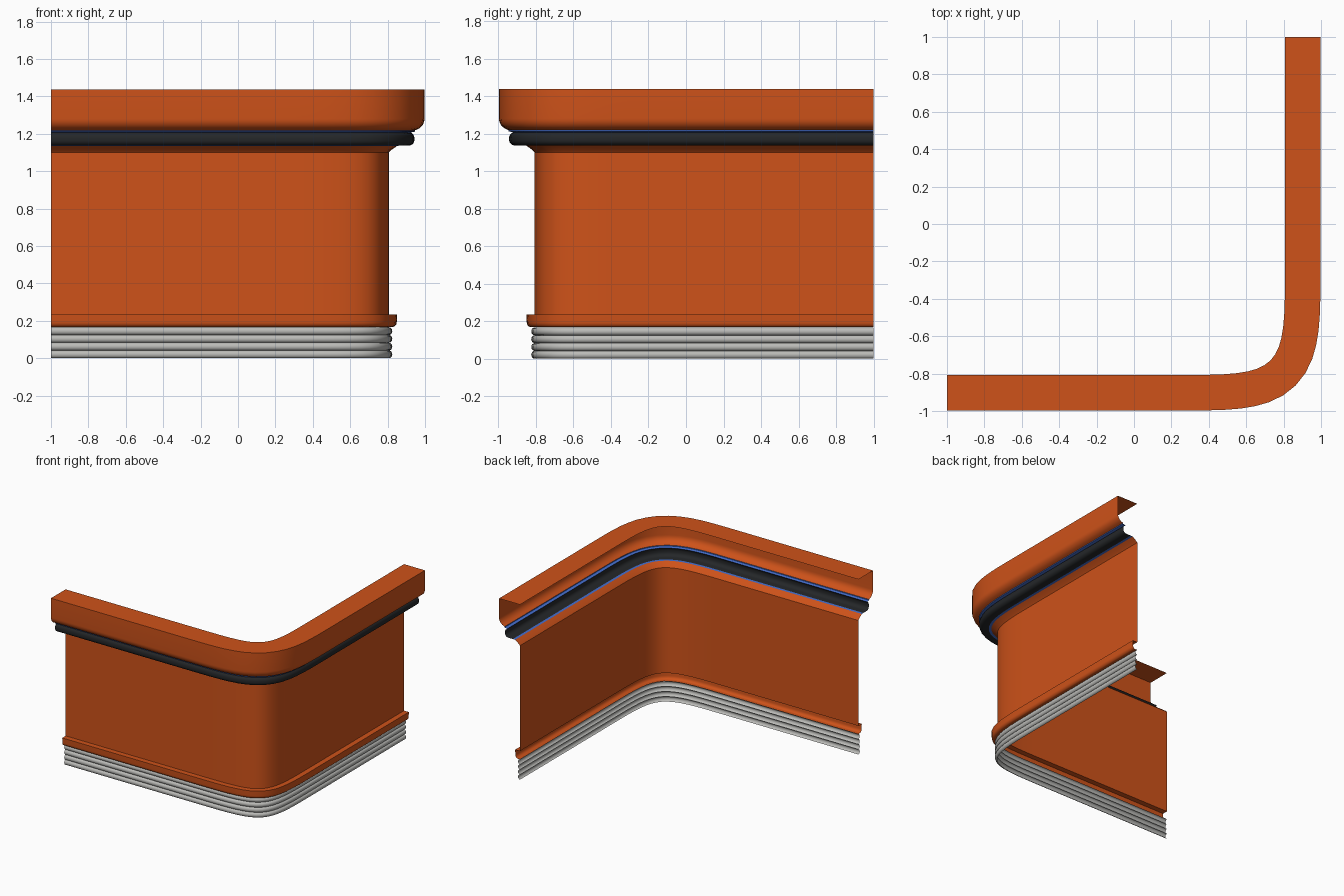
import bpy, math
from mathutils import Vector

if "Cube" in bpy.data.objects:
    bpy.data.objects.remove(bpy.data.objects["Cube"])

W = 0.807          # distance of the wall plane from the centre
L, A = 0.50, 0.04  # corner curve: start and handle distance from the corner
SEG = 14


def material(name, rgb):
    m = bpy.data.materials.new(name)
    m.diffuse_color = (*rgb, 1)
    m.use_nodes = True
    m.node_tree.nodes["Principled BSDF"].inputs["Base Color"].default_value = m.diffuse_color
    return m


ORANGE = material("orange", (0.62, 0.085, 0.010))
BLACK = material("black", (0.018, 0.020, 0.022))
BLUE = material("blue", (0.06, 0.16, 0.62))
GREY = material("grey", (0.50, 0.50, 0.48))

# Path stations: (position, outward normal, panel widening 0..1)
path = [(Vector((x, -W)), Vector((0, -1)), k)
        for x, k in ((-1, 0), (-0.49, 0), (-0.32, 1))]
ctrl = [Vector((W - L, -W)), Vector((W - A, -W)), Vector((W, A - W)), Vector((W, L - W))]
for i in range(SEG + 1):
    t = i / SEG
    u = 1 - t
    p = ctrl[0]*u**3 + ctrl[1]*3*u*u*t + ctrl[2]*3*u*t*t + ctrl[3]*t**3
    d = (ctrl[1]-ctrl[0])*u*u + (ctrl[2]-ctrl[1])*2*u*t + (ctrl[3]-ctrl[2])*t*t
    d.normalize()
    path.append((p, Vector((d.y, -d.x)), 1))
path += [(Vector((W, y)), Vector((1, 0)), k)
         for y, k in ((0.31, 1), (0.49, 0), (1, 0))]


def sweep(name, profile, mat):
    """Sweep (offset, height) points along the path; profile(k) may vary with k."""
    verts, faces = [], []
    for p, n, k in path:
        pts = profile(k) if callable(profile) else profile
        for off, z in pts:
            q = p + n * off
            verts.append((q.x, q.y, z))
    m = len(pts)
    for i in range(len(path) - 1):
        for j in range(m - 1):
            a = i * m + j
            faces.append((a, a + m, a + m + 1, a + 1))
    me = bpy.data.meshes.new(name)
    me.from_pydata(verts, [], faces)
    me.materials.append(mat)
    ob = bpy.data.objects.new(name, me)
    bpy.context.collection.objects.link(ob)
    bpy.ops.object.select_all(action='DESELECT')
    ob.select_set(True)
    bpy.context.view_layer.objects.active = ob
    bpy.ops.object.shade_smooth_by_angle(angle=math.radians(40))
    return ob


def arc(cx, cz, rx, rz, a0, a1, n=6):
    return [(cx + rx * math.cos(math.radians(a0 + (a1 - a0) * i / n)),
             cz + rz * math.sin(math.radians(a0 + (a1 - a0) * i / n))) for i in range(n + 1)]


# Ribbed base: four stacked half-round beads
ribs = []
for i in range(4):
    ribs += arc(0.0, 0.021 + 0.0415 * i, 0.018, 0.0207, -90, 90, 8)[(1 if i else 0):]
sweep("ribbed_base", ribs, GREY)

# Lower trim with rounded underside and flat ledge
sweep("lower_trim", [(0.0, 0.168)] + arc(0.02, 0.195, 0.022, 0.027, -90, 0)
      + [(0.044, 0.235), (0.0, 0.235)], ORANGE)


# Wall in three panels, split along the stepped seams
def low(k):
    return 0.515 - 0.125 * k


def high(k):
    return 0.817 + 0.125 * k


sweep("lower_wall_panel", lambda k: [(0, 0.235), (0, low(k))], ORANGE)
sweep("middle_wall_panel", lambda k: [(0, low(k)), (0, high(k))], ORANGE)
sweep("upper_wall_panel", lambda k: [(0, high(k)), (0, 1.10)], ORANGE)
sweep("wall_flare", [(0, 1.10), (0.012, 1.113), (0.045, 1.136)], ORANGE)

# Black bumper strip with blue piping above and below
sweep("lower_piping", [(0.045, 1.136), (0.065, 1.137)], BLUE)
sweep("bumper_strip", [(0.065, 1.137)] + arc(0.105, 1.166, 0.031, 0.029, -90, 0)
      + arc(0.105, 1.176, 0.031, 0.033, 0, 70), BLACK)
sweep("upper_piping", [(0.1156, 1.207), (0.140, 1.212), (0.140, 1.219)], BLUE)

# Top rail: rounded underside, vertical face and flat top
sweep("top_rail", [(0.140, 1.219)] + arc(0.130, 1.280, 0.060, 0.060, -70, 0)
      + [(0.190, 1.437), (0.0, 1.437)], ORANGE)
